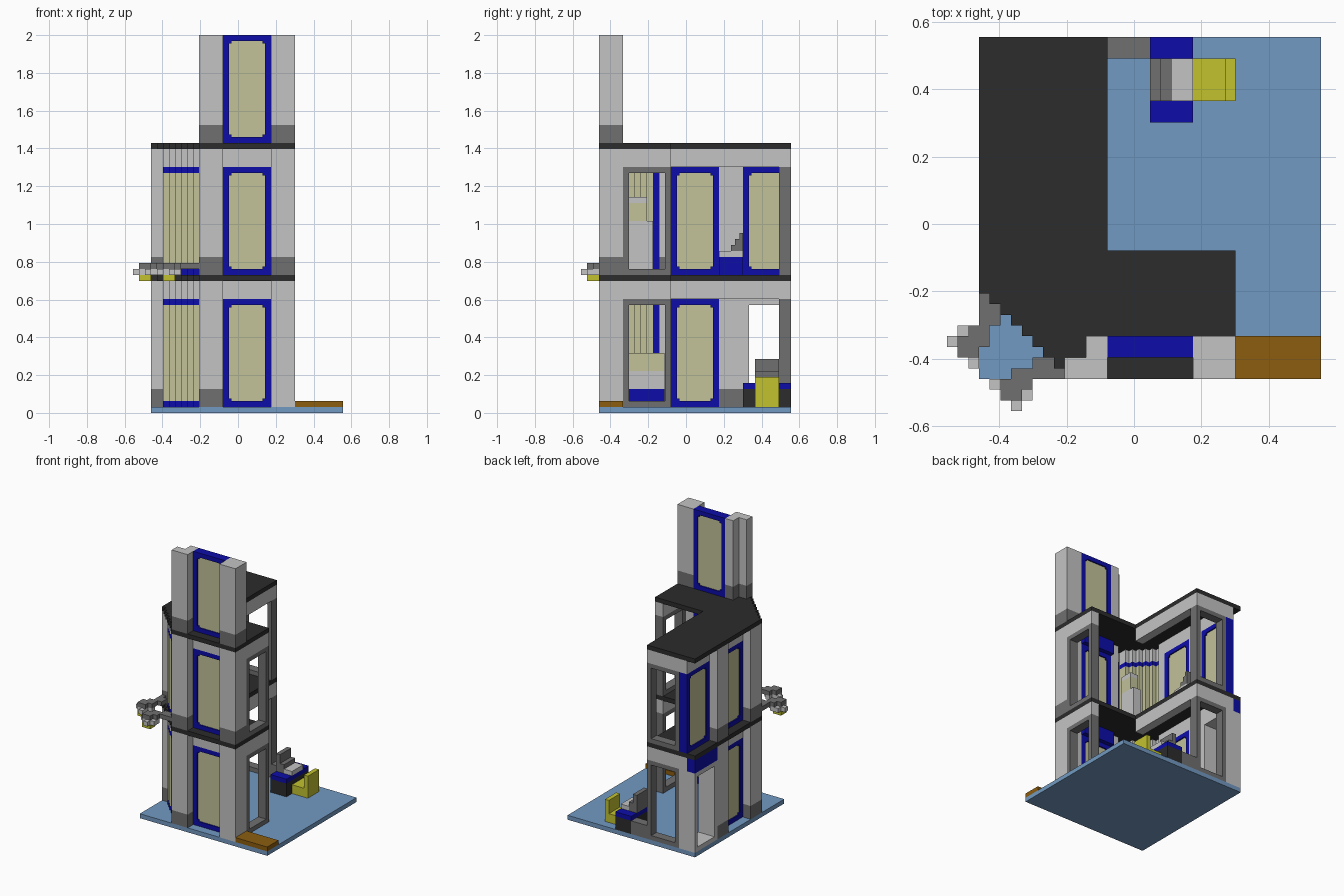
import bpy, bmesh

cube = bpy.data.objects.get("Cube")
if cube:
    bpy.data.objects.remove(cube, do_unlink=True)

S = 2 / 63          # one grid cell
O = -14.5 * S       # corner of the base plate


def material(name, rgb):
    m = bpy.data.materials.new(name)
    m.use_nodes = True
    m.diffuse_color = (*rgb, 1)
    b = next(n for n in m.node_tree.nodes if n.type == 'BSDF_PRINCIPLED')
    b.inputs["Base Color"].default_value = (*rgb, 1)
    b.inputs["Roughness"].default_value = 0.8
    return m


LIGHT = material("light grey", (0.55, 0.55, 0.55))
GREY = material("dark grey", (0.16, 0.16, 0.16))
BLACK = material("charcoal", (0.025, 0.025, 0.025))
BLUE = material("deep blue", (0.004, 0.004, 0.40))
CREAM = material("cream glass", (0.54, 0.54, 0.32))
BASE = material("pale blue", (0.17, 0.32, 0.54))
BROWN = material("brown", (0.26, 0.11, 0.005))
YELLOW = material("yellow", (0.54, 0.54, 0.03))


def prism(name, mat, pts, k0, k1):
    """Extrude a plan outline (grid units) from k0 to k1."""
    bm = bmesh.new()
    lo = [bm.verts.new((O + u * S, O + v * S, k0 * S)) for u, v in pts]
    hi = [bm.verts.new((O + u * S, O + v * S, k1 * S)) for u, v in pts]
    n = len(pts)
    bm.faces.new(lo[::-1])
    bm.faces.new(hi)
    for i in range(n):
        j = (i + 1) % n
        bm.faces.new((lo[i], lo[j], hi[j], hi[i]))
    bmesh.ops.recalc_face_normals(bm, faces=bm.faces)
    me = bpy.data.meshes.new(name)
    bm.to_mesh(me)
    bm.free()
    me.materials.append(mat)
    ob = bpy.data.objects.new(name, me)
    bpy.context.collection.objects.link(ob)
    return ob


def box(name, mat, u0, u1, v0, v1, k0, k1, swap=False):
    """Box in grid units; swap reflects it across the plan diagonal."""
    if swap:
        u0, u1, v0, v1 = v0, v1, u0, u1
    return prism(name, mat, [(u0, v0), (u1, v0), (u1, v1), (u0, v1)], k0, k1)


def frame(name, mat, a, b, d0, d1, k, swap, h=18):
    """Rectangular frame, one cell wide, running from a to b."""
    box(name + "_sill", mat, a, b, d0, d1, k, k + 1, swap)
    box(name + "_head", mat, a, b, d0, d1, k + h - 1, k + h, swap)
    box(name + "_side", mat, a, a + 1, d0, d1, k + 1, k + h - 1, swap)
    box(name + "_side", mat, b - 1, b, d0, d1, k + 1, k + h - 1, swap)


def window(a, k, swap):
    frame("window_frame", BLUE, a, a + 8, 2, 4, k, swap)
    box("window_glass", CREAM, a + 1, a + 7, 2.3, 3.7, k + 1, k + 17, swap)
    for u in (a + 1, a + 6.6):
        for z in (k + 1, k + 16.6):
            box("window_corner", BLUE, u, u + 0.4, 2, 4, z, z + 0.4, swap)


def pillar(u0, u1, v0, v1, k0, k1, swap=False, skirt=True):
    s = k0 + 3 if skirt else k0
    if skirt:
        box("pillar_skirt", GREY, u0, u1, v0, v1, k0, s, swap)
    box("pillar", LIGHT, u0, u1, v0, v1, s, k1, swap)


# Base plate and doorstep
box("base_plate", BASE, 0, 32, 0, 32, 0, 1)
box("doorstep", BROWN, 24, 32, 0, 4, 1, 2)

# L-shaped floor and roof slabs with a stepped corner
outline = [(24, 0), (24, 12), (12, 12), (12, 32), (0, 32), (0, 8)]
for i in range(8):
    outline += [(i + 1, 8 - i), (i + 1, 7 - i)]
for name, k in (("upper_floor", 22), ("roof", 44)):
    prism(name, BLACK, outline, k, k + 1)

# Two storeys
for k in (1, 23):
    top = k + 21
    for swap in (False, True):
        pillar(8, 10, 0, 2, k, top, swap)
        pillar(10, 12, 0, 4, k, top, swap)
        pillar(20, 24, 0, 4, k, top, swap, skirt=swap or k > 1)
        window(12, k, swap)
        box("lintel", LIGHT, 12, 20, 2, 4, k + 18, top, swap)
        # corner window end post
        box("corner_post", BLUE, 9, 10, 2, 3, k, k + 18, swap)
    box("front_lintel_lining", BLUE, 12, 20, 4, 5, k + 18, top)

    # Stepped corner window
    for u in range(2, 8):
        for a, b, m, n in ((0, 1, BLUE, "sill"), (1, 17, CREAM, "glass"),
                           (17, 18, BLUE, "head"), (18, 21, LIGHT, "lintel")):
            box("corner_" + n, m, u, u + 1, 9 - u, 11 - u, k + a, k + b)

    # Open end frames and the beams above them
    frame("end_frame", GREY, 4, 12, 22, 24, k, True)
    box("end_beam", LIGHT, 22, 24, 4, 12, k + 18, top)
    frame("back_frame", GREY, 4, 12, 30, 32, k, False)
    box("back_beam", LIGHT, 4, 12, 30, 32, k + 18, top)
    box("courtyard_beam", LIGHT, 10, 12, 12, 30, k + 18, top)
    box("side_lintel", LIGHT, 2, 4, 24, 32, k + 18, top)

# Rear corner: doorway with awning below, window above
frame("doorway", LIGHT, 24, 32, 0, 4, 1, True)
box("awning", BLUE, 0, 2, 24, 32, 19, 22)
window(24, 23, True)

# Front tower
pillar(8, 10, 0, 2, 45, 63)
pillar(10, 12, 0, 4, 45, 63)
pillar(20, 24, 0, 4, 45, 63)
window(12, 45, False)

# Pair of corner lamps
for swap in (False, True):
    box("lamp_bulb", YELLOW, -2, 0, 2, 4, 22, 23, swap)
    for u0, u1, v0, v1 in ((-3, -2, 3, 4), (-2, -1, 2, 5), (-1, 0, 1, 5), (0, 1, 3, 4)):
        box("lamp_shade", LIGHT, u0, u1, v0, v1, 23, 24, swap)
    for u0, u1, v0, v1 in ((-2, -1, 2, 4), (-1, 0, 2, 5), (0, 1, 3, 5), (0, 2, 5, 7), (0, 1, 7, 8)):
        box("lamp_arm", GREY, u0, u1, v0, v1, 24, 25, swap)

# Courtyard desk, computer, chair and low wall
box("low_wall", GREY, 12, 16, 30, 32, 1, 4)
box("desk_base", BLACK, 16, 20, 24, 32, 1, 4)
box("desk_top", BLUE, 16, 20, 24, 32, 4, 5)
box("screen_back", GREY, 16, 17, 26, 30, 5, 9)
box("screen_foot", GREY, 17, 18, 26, 30, 5, 7)
box("keyboard", LIGHT, 18, 20, 26, 30, 5, 6)
box("chair_seat", YELLOW, 20, 23, 26, 30, 1, 3)
box("chair_back", YELLOW, 23, 24, 26, 30, 1, 6)

# Ground floor counter
box("counter_base", BLUE, 8, 10, 5, 10.9, 1, 4)
box("counter_body", LIGHT, 8, 10, 5, 10.9, 4, 7)
box("counter_top", CREAM, 8, 10, 5, 10.9, 7, 10)

# Upper floor cabinet and sofa
box("cabinet", LIGHT, 8, 10, 5, 9, 23, 32)
box("cabinet_shelf", CREAM, 8, 10, 5, 8, 32, 35)
box("cabinet_top", LIGHT, 8, 10, 5, 8, 35, 36)
box("sofa_base", BLUE, 4, 8, 20, 24, 23, 26)
box("sofa_seat", LIGHT, 4, 8, 20, 24, 26, 27)
for i in range(3):
    box("sofa_step", GREY, 4, 8, 22 + i * 0.7, 24, 27 + i, 28 + i)
